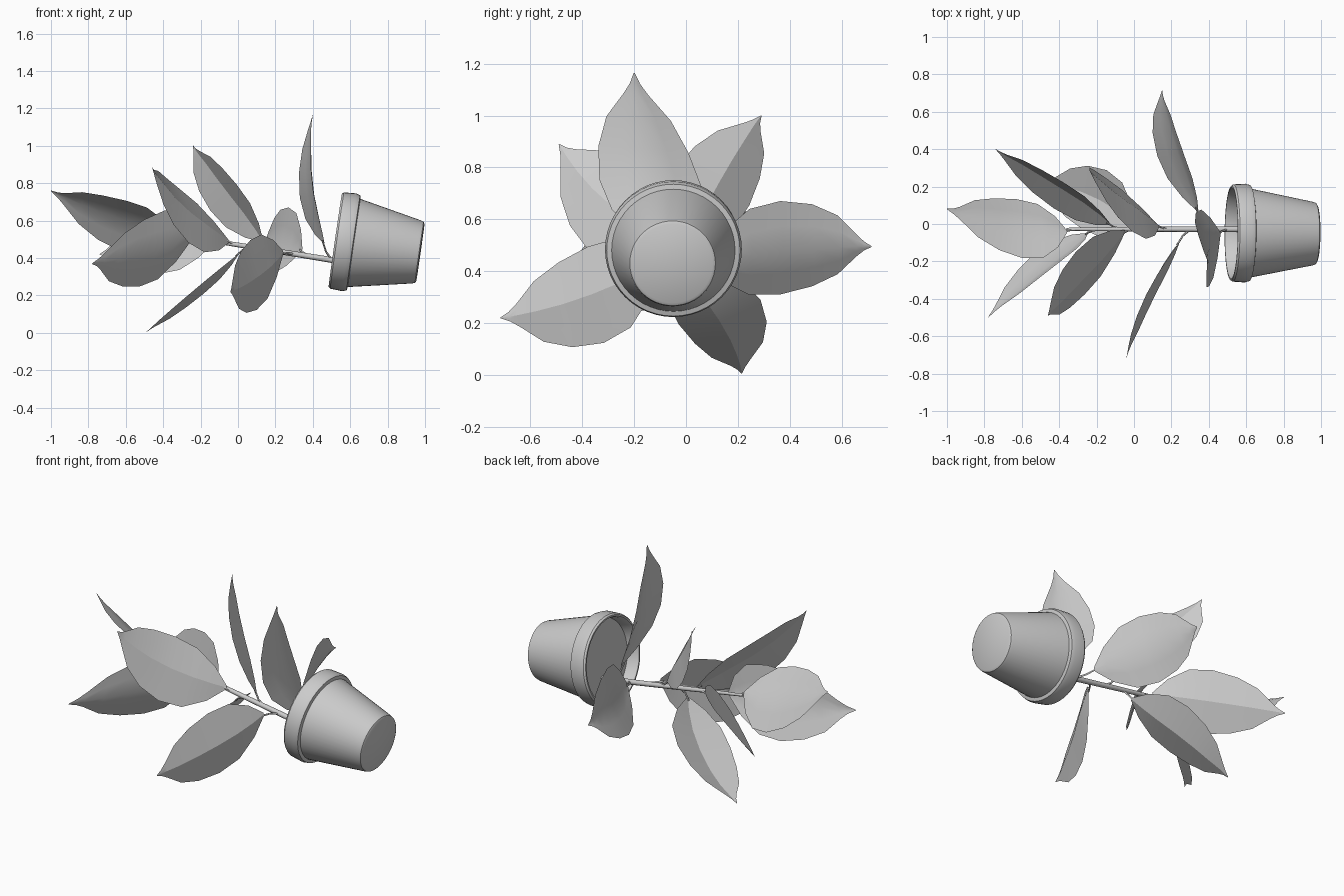
import bpy, bmesh, math
from mathutils import Vector as V

if "Cube" in bpy.data.objects:
    bpy.data.objects.remove(bpy.data.objects["Cube"], do_unlink=True)

# One plain clay grey for everything
GREY = (0.6, 0.6, 0.6, 1)
clay = bpy.data.materials.new("clay_grey")
clay.use_nodes = True
clay.diffuse_color = GREY
clay.node_tree.nodes["Principled BSDF"].inputs["Base Color"].default_value = GREY


def add_object(name, bm, angle=30):
    mesh = bpy.data.meshes.new(name)
    bm.to_mesh(mesh)
    bm.free()
    mesh.materials.append(clay)
    ob = bpy.data.objects.new(name, mesh)
    bpy.context.collection.objects.link(ob)
    bpy.ops.object.select_all(action='DESELECT')
    ob.select_set(True)
    bpy.context.view_layer.objects.active = ob
    bpy.ops.object.shade_smooth_by_angle(angle=math.radians(angle))


def skin_rings(name, rings, angle):
    """Join rings of vertices into a capped surface."""
    bm = bmesh.new()
    rings = [[bm.verts.new(p) for p in ring] for ring in rings]
    sides = len(rings[0])
    for a, b in zip(rings, rings[1:]):
        for i in range(sides):
            j = (i + 1) % sides
            bm.faces.new((a[i], a[j], b[j], b[i]))
    bm.faces.new(rings[0])
    bm.faces.new(rings[-1])
    bmesh.ops.recalc_face_normals(bm, faces=bm.faces)
    add_object(name, bm, angle)


def circle(centre, u, w, radius, sides):
    angles = [2 * math.pi * i / sides for i in range(sides)]
    return [centre + (u * math.cos(a) + w * math.sin(a)) * radius for a in angles]


def lathe(name, profile, origin, axis, sides=48):
    """Turn (distance along axis, radius) points around an axis."""
    axis = V(axis).normalized()
    up = axis.cross(V((0, 1, 0))).normalized()
    side = up.cross(axis)
    skin_rings(name, [circle(V(origin) + axis * d, side, up, r, sides) for d, r in profile], 30)


def tube(name, points, radii, sides=8):
    """Round rod through a few points."""
    rings = []
    for k, p in enumerate(points):
        d = (points[min(k + 1, len(points) - 1)] - points[max(k - 1, 0)]).normalized()
        u = d.cross(V((0.31, 0.52, 0.8))).normalized()
        rings.append(circle(p, u, d.cross(u), radii[k], sides))
    skin_rings(name, rings, 60)


# Pot lying on its side: soil, inner wall, rim, tapered body, base
pot_profile = [(0.07, 0.228), (0.012, 0.236), (0.0, 0.243), (0.0, 0.252), (0.010, 0.260),
               (0.075, 0.264), (0.098, 0.257), (0.102, 0.238),
               (0.440, 0.170), (0.454, 0.165), (0.460, 0.154)]
lathe("pot", pot_profile, (0.52, -0.048, 0.495), (0.99, -0.008, -0.142))


# Stem leaning out of the soil
def stem_at(x):
    return V((x, -0.028, 0.39 + 0.16 * (0.5 - x)))


tube("stem", [stem_at(x) for x in (0.62, 0.3, 0.0, -0.36)], (0.017, 0.015, 0.013, 0.008))

# Half-width of a leaf along its length
OUTLINE = [(0, 0.06), (0.1, 0.53), (0.25, 0.92), (0.43, 1.0), (0.62, 0.88),
           (0.78, 0.63), (0.9, 0.24), (0.95, 0.1), (1, 0.01)]


def leaf(name, base, tip, edge_a, edge_b, keel=0.042):
    """Pointed blade through base and tip, with two mid-length edge points."""
    base, tip, edge_a, edge_b = V(base), V(tip), V(edge_a), V(edge_b)
    mid = (edge_a + edge_b) / 2
    half = (edge_b - edge_a) / 2
    control = mid * 2 - (base + tip) / 2
    normal = (tip - base).cross(half).normalized()
    if normal.x < 0:
        normal.negate()
    bm = bmesh.new()
    rows = []
    for t, w in OUTLINE:
        c = base * (1 - t) ** 2 + control * 2 * t * (1 - t) + tip * t * t
        rows.append([bm.verts.new(c + half * w * s + normal * keel * w * (1 - abs(s)))
                     for s in (-1, -0.5, 0, 0.5, 1)])
    for a, b in zip(rows, rows[1:]):
        for i in range(4):
            bm.faces.new((a[i], a[i + 1], b[i + 1], b[i]))
    bmesh.ops.recalc_face_normals(bm, faces=bm.faces)
    add_object(name, bm, 25)
    # Thin stalk joining the blade to the stem
    root = stem_at(min(base.x + 0.06, 0.5))
    bend = (root + base) / 2 + V((-0.01, 0, 0))
    tube(name + "_stalk", [root, bend, base + (control - base) * 0.05], (0.007, 0.005, 0.005), 6)


# Name, base, tip and the two edges at the widest point
LEAVES = [
    ("leaf_top", (0.46, -0.05, 0.48), (0.40, -0.20, 1.165), (0.325, 0.05, 0.77), (0.395, -0.345, 0.80)),
    ("leaf_upper_back", (0.13, -0.01, 0.49), (-0.24, 0.29, 1.0), (-0.035, -0.02, 0.83), (-0.175, 0.265, 0.69)),
    ("leaf_back", (0.34, 0.07, 0.44), (0.15, 0.715, 0.495), (0.255, 0.41, 0.675), (0.11, 0.41, 0.315)),
    ("leaf_bottom", (0.0, -0.02, 0.42), (-0.49, 0.215, 0.005), (-0.18, 0.305, 0.26), (-0.31, -0.01, 0.165)),
    ("leaf_front", (0.24, -0.10, 0.43), (-0.04, -0.715, 0.22), (0.045, -0.42, 0.48), (0.08, -0.36, 0.108)),
    ("leaf_upper_front", (-0.05, -0.04, 0.49), (-0.46, -0.49, 0.89), (-0.34, -0.18, 0.795), (-0.295, -0.41, 0.51)),
    ("leaf_end", (-0.36, -0.04, 0.54), (-1.0, 0.08, 0.76), (-0.67, 0.14, 0.45), (-0.64, -0.175, 0.72)),
    ("leaf_end_front", (-0.25, -0.05, 0.50), (-0.78, -0.50, 0.37), (-0.43, -0.23, 0.645), (-0.56, -0.18, 0.24)),
    ("leaf_end_back", (-0.13, 0.0, 0.49), (-0.74, 0.40, 0.42), (-0.42, 0.25, 0.63), (-0.47, 0.11, 0.31)),
]
for spec in LEAVES:
    leaf(*spec)
